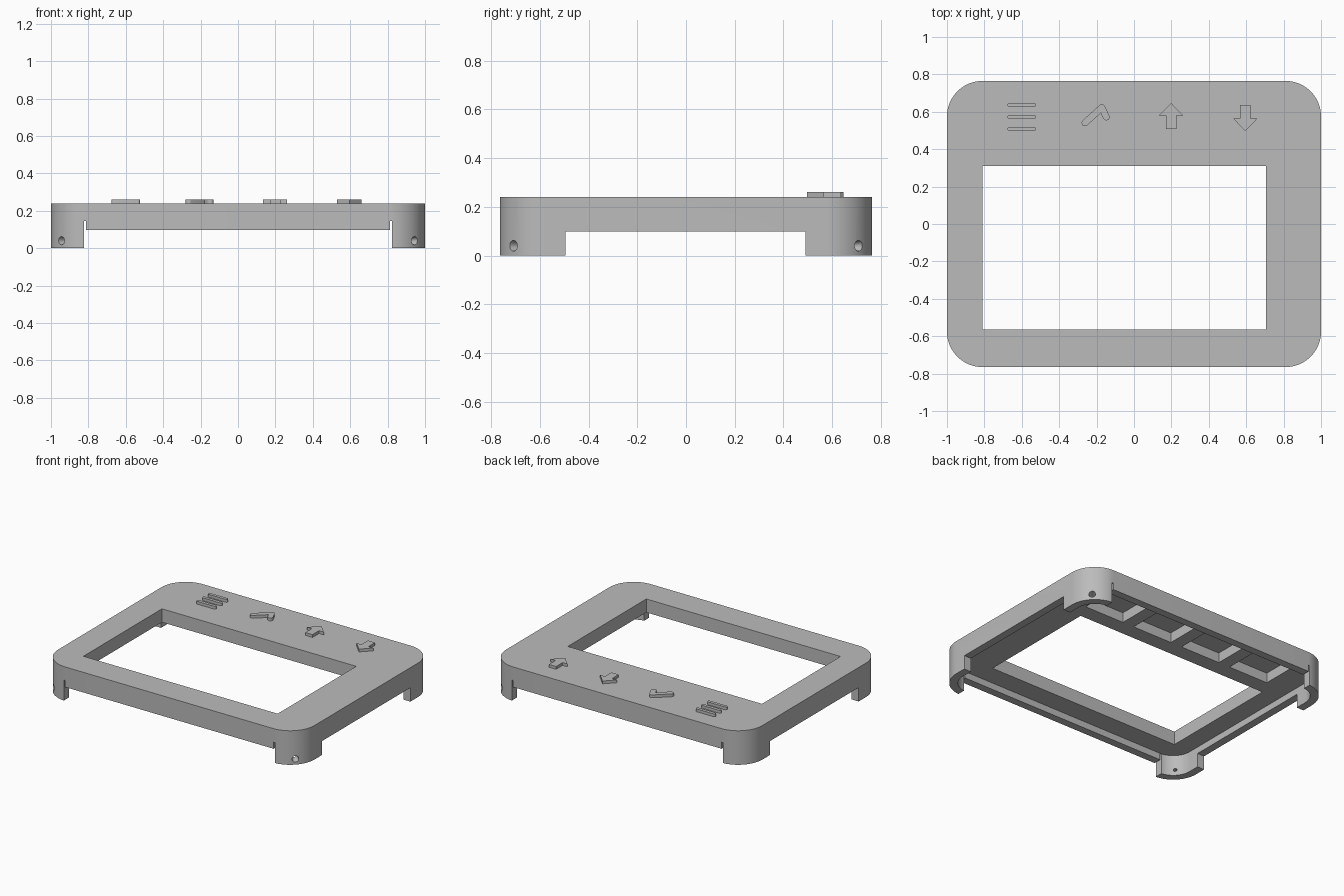
import bpy, bmesh
from math import cos, sin, pi, atan2
from mathutils import Matrix, Vector

if "Cube" in bpy.data.objects:
    bpy.data.objects.remove(bpy.data.objects["Cube"])

grey = bpy.data.materials.new("matte grey")
grey.use_nodes = True
COLOUR = (0.5, 0.5, 0.5, 1)
grey.diffuse_color = COLOUR
grey.node_tree.nodes["Principled BSDF"].inputs["Base Color"].default_value = COLOUR

HX, HY, R, TOP = 1.0, 0.765, 0.19, 0.24   # outer half sizes, corner radius, height
WALL, CEIL, RIM = 0.055, 0.145, 0.098     # wall thickness, plate underside, rim underside


def finish(name, bm):
    bmesh.ops.recalc_face_normals(bm, faces=bm.faces)
    mesh = bpy.data.meshes.new(name)
    bm.to_mesh(mesh)
    bm.free()
    mesh.materials.append(grey)
    ob = bpy.data.objects.new(name, mesh)
    bpy.context.collection.objects.link(ob)
    return ob


def prism(name, outline, z0, z1):
    bm = bmesh.new()
    face = bm.faces.new([bm.verts.new((x, y, z0)) for x, y in outline])
    ext = bmesh.ops.extrude_face_region(bm, geom=[face])
    verts = [g for g in ext["geom"] if isinstance(g, bmesh.types.BMVert)]
    bmesh.ops.translate(bm, verts=verts, vec=(0, 0, z1 - z0))
    return finish(name, bm)


def box(name, x0, x1, y0, y1, z0, z1):
    return prism(name, [(x0, y0), (x1, y0), (x1, y1), (x0, y1)], z0, z1)


def rounded_rect(hx, hy, r, n=16):
    pts = []
    for q, (sx, sy) in enumerate([(1, 1), (-1, 1), (-1, -1), (1, -1)]):
        for i in range(n + 1):
            a = (q + i / n) * pi / 2
            pts.append((sx * (hx - r) + r * cos(a), sy * (hy - r) + r * sin(a)))
    return pts


def capsule(p, q, r, n=8):
    a0 = atan2(q[1] - p[1], q[0] - p[0]) - pi / 2
    return [(c[0] + r * cos(a0 + k * pi + i * pi / n), c[1] + r * sin(a0 + k * pi + i * pi / n))
            for k, c in enumerate((q, p)) for i in range(n + 1)]


def combine(target, other, operation="DIFFERENCE"):
    other.hide_render = True
    mod = target.modifiers.new("combine", "BOOLEAN")
    mod.operation, mod.solver, mod.object = operation, "EXACT", other
    bpy.context.view_layer.objects.active = target
    bpy.ops.object.modifier_apply(modifier=mod.name)
    bpy.data.objects.remove(other)


# Bezel shell with a hollow underside
bezel = prism("bezel", rounded_rect(HX, HY, R), 0, TOP)
combine(bezel, prism("cavity", rounded_rect(HX - WALL, HY - WALL, R - WALL), -0.1, CEIL))

# Rim cut away between the corner legs
combine(bezel, box("gap_front_back", -0.82, 0.82, -1, 1, -0.1, RIM))
combine(bezel, box("gap_sides", -1.2, 1.2, -0.495, 0.492, -0.1, RIM))

# Narrow slits beside the legs
for s in (-1, 1):
    x0, x1 = sorted((s * 0.814, s * 0.823))
    combine(bezel, box("slit", x0, x1, -1, 1, -0.1, CEIL))

# Screen window, offset to one side
combine(bezel, box("window", -0.81, 0.705, -0.565, 0.31, 0.02, 0.4))

# Pockets under the buttons
for cx in (-0.6, -0.2, 0.2, 0.6):
    combine(bezel, box("pocket", cx - 0.155, cx + 0.155, 0.42, 0.69, 0.11, 0.215))

# Countersunk screw holes through three legs
for sx, sy in ((1, 1), (1, -1), (-1, -1)):
    out = Vector((sx, sy, 0)).normalized()
    centre = Vector((sx * (HX - R), sy * (HY - R), 0.04)) + out * 0.165
    bm = bmesh.new()
    bmesh.ops.create_cone(bm, cap_ends=True, segments=20, radius1=0.01, radius2=0.025, depth=0.08,
                          matrix=Matrix.Translation(centre) @ out.to_track_quat("Z", "Y").to_matrix().to_4x4())
    combine(bezel, finish("screw_hole", bm))

# Raised button symbols
Z0, Z1 = TOP - 0.005, 0.26
parts = [bezel]
for i, y in enumerate((0.508, 0.572, 0.636)):
    parts.append(prism(f"menu_bar_{i + 1}", capsule((-0.665, y), (-0.535, y), 0.011), Z0, Z1))

apex = (-0.172, 0.622)
tick = prism("tick_symbol", capsule((-0.262, 0.541), apex, 0.018), Z0, Z1)
combine(tick, prism("tick_short_arm", capsule(apex, (-0.148, 0.572), 0.018), Z0, Z1), "UNION")
parts.append(tick)

half_arrow = [(0.028, -0.07), (0.028, 0.003), (0.065, 0.003), (0, 0.07)]
arrow = half_arrow + [(-x, y) for x, y in reversed(half_arrow[:-1])]
for name, cx, cy, s in (("up_arrow", 0.198, 0.577, 1), ("down_arrow", 0.595, 0.567, -1)):
    parts.append(prism(name, [(cx + s * x, cy + s * y) for x, y in arrow], Z0, Z1))

# Smooth the rounded corners, keep the edges sharp
bpy.ops.object.select_all(action="DESELECT")
for ob in parts:
    ob.select_set(True)
bpy.context.view_layer.objects.active = bezel
bpy.ops.object.shade_smooth_by_angle(angle=pi / 6)
